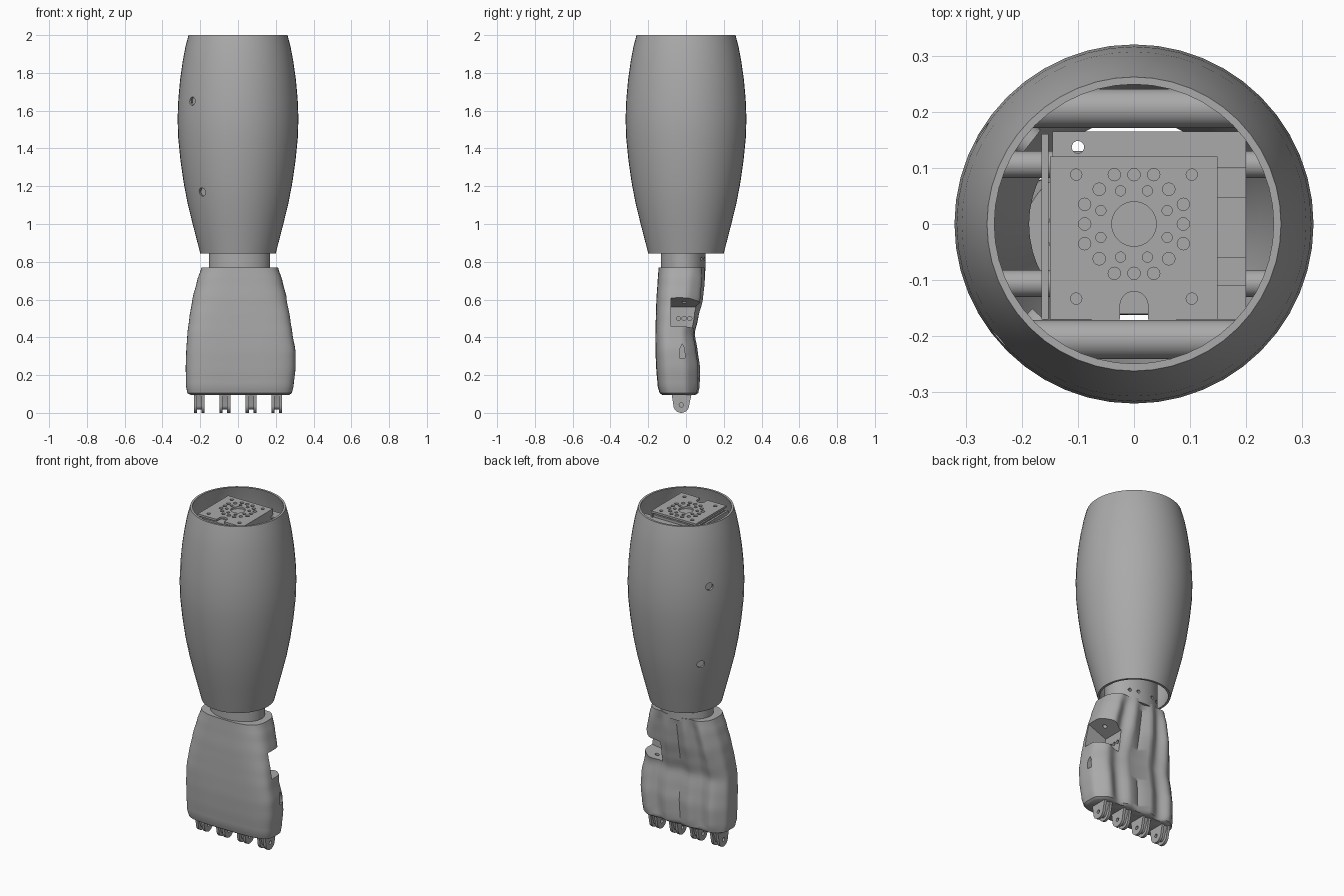
import bpy, bmesh, math
from mathutils import Vector, Matrix

if "Cube" in bpy.data.objects:
    bpy.data.objects.remove(bpy.data.objects["Cube"])

grey = bpy.data.materials.new("plain_grey")
grey.use_nodes = True
grey.diffuse_color = (0.4, 0.4, 0.4, 1)
grey.node_tree.nodes["Principled BSDF"].inputs["Base Color"].default_value = (0.4, 0.4, 0.4, 1)


def make(name, bm, smooth=True, angle=35):
    bmesh.ops.recalc_face_normals(bm, faces=bm.faces)
    me = bpy.data.meshes.new(name)
    bm.to_mesh(me)
    bm.free()
    ob = bpy.data.objects.new(name, me)
    bpy.context.collection.objects.link(ob)
    me.materials.append(grey)
    if smooth:
        shade(ob, angle)
    return ob


def shade(ob, angle=35):
    bpy.ops.object.select_all(action='DESELECT')
    ob.select_set(True)
    bpy.context.view_layer.objects.active = ob
    bpy.ops.object.shade_smooth_by_angle(angle=math.radians(angle))


def add_rod(bm, centre, axis, r, length, seg=24):
    rot = Vector(axis).to_track_quat('Z', 'Y').to_matrix().to_4x4()
    bmesh.ops.create_cone(bm, cap_ends=True, segments=seg, radius1=r, radius2=r,
                          depth=length, matrix=Matrix.Translation(centre) @ rot)


def add_box(bm, lo, hi):
    lo, hi = Vector(lo), Vector(hi)
    bmesh.ops.create_cube(bm, size=1, matrix=Matrix.Translation((lo + hi) / 2)
                          @ Matrix.Diagonal((*(hi - lo), 1)))


def add_prism(bm, points, axis, lo, hi):
    place = (lambda u, v, d: (d, u, v)) if axis == 'x' else (lambda u, v, d: (u, d, v))
    rings = [[bm.verts.new(place(u, v, d)) for u, v in points] for d in (lo, hi)]
    loft(bm, rings)


def loft(bm, rings):
    n = len(rings[0])
    for a, b in zip(rings, rings[1:]):
        for i in range(n):
            bm.faces.new((a[i], a[(i + 1) % n], b[(i + 1) % n], b[i]))
    bm.faces.new(rings[0][::-1])
    bm.faces.new(rings[-1])


def cut(target, bm, angle=35):
    tool = make("cutter", bm, smooth=False)
    tool.hide_render = True
    mod = target.modifiers.new("cut", 'BOOLEAN')
    mod.object, mod.operation, mod.solver, mod.use_self = tool, 'DIFFERENCE', 'EXACT', True
    bpy.context.view_layer.objects.active = target
    bpy.ops.object.modifier_apply(modifier=mod.name)
    bpy.data.objects.remove(tool)
    shade(target, angle)


def rod(name, *args):
    bm = bmesh.new()
    add_rod(bm, *args)
    return make(name, bm)


def box(name, lo, hi):
    bm = bmesh.new()
    add_box(bm, lo, hi)
    return make(name, bm, smooth=False)


# Forearm shell: thin revolved wall, open at both ends
outer = [(.20, .845), (.24, 1.0), (.267, 1.11), (.288, 1.22), (.305, 1.34), (.317, 1.46),
         (.32, 1.56), (.316, 1.66), (.307, 1.76), (.293, 1.86), (.278, 1.94), (.262, 2.0)]
wall = outer + [(r - .013, z) for r, z in reversed(outer)]
bm = bmesh.new()
SEG = 48
rings = []
for i in range(SEG):
    a = 2 * math.pi * i / SEG
    rings.append([bm.verts.new((r * math.cos(a), r * math.sin(a), z)) for r, z in wall])
for i in range(SEG):
    a, b = rings[i], rings[(i + 1) % SEG]
    for j in range(len(wall)):
        k = (j + 1) % len(wall)
        bm.faces.new((a[j], a[k], b[k], b[j]))
shell = make("forearm_shell", bm)

# Screw holes in the shell, with recessed screws behind them
bm = bmesh.new()
for deg, z, r in ((50, 1.65, .316), (43, 1.17, .279), (121, 1.65, .316), (128, 1.17, .279)):
    d = Vector((-math.sin(math.radians(deg)), -math.cos(math.radians(deg)), 0))
    add_rod(bm, d * r + Vector((0, 0, z)), d, .022, .08)
    rod("shell_screw", d * (r - .035) + Vector((0, 0, z)), d, .03, .02)
cut(shell, bm)

# Wrist: elliptical collar with small screw holes
bm = bmesh.new()
add_rod(bm, (0, 0, .85), (0, 0, 1), 1, .2, 48)
bmesh.ops.scale(bm, verts=bm.verts, vec=(.162, .118, 1))
bmesh.ops.translate(bm, verts=bm.verts, vec=(.008, -.015, 0))
wrist = make("wrist", bm)
bm = bmesh.new()
for x in (-.1, -.05, .05, .1):
    add_rod(bm, (x, .09, .815), (x * 2, 1, 0), .01, .08, 12)
cut(wrist, bm)

# Hand: lofted sections (z, x min, x max, y min, y max, squareness, groove depth)
sections = [(.095, -.25, .27, -.125, .05, 3.5, .01), (.105, -.268, .285, -.14, .065, 4, .02),
            (.14, -.275, .294, -.15, .073, 4, .03), (.24, -.277, .305, -.158, .075, 4, .03),
            (.33, -.274, .304, -.162, .062, 4, .024), (.42, -.268, .288, -.162, .046, 4, .02),
            (.50, -.258, .277, -.16, .066, 3.8, .024), (.60, -.242, .26, -.157, .09, 3.4, .03),
            (.70, -.217, .235, -.15, .10, 3.2, .025), (.77, -.193, .212, -.145, .10, 3, .01)]


def section_at(z):
    i = max(k for k in range(len(sections) - 1) if sections[k][0] <= z + 1e-6)
    a, b = sections[i], sections[i + 1]
    t = (z - a[0]) / (b[0] - a[0])
    t = t * t * (3 - 2 * t) * .4 + t * .6
    return [p + (q - p) * t for p, q in zip(a, b)]


def signed_power(v, e):
    return math.copysign(abs(v) ** e, v)


bm = bmesh.new()
rings = []
heights = [.095, .1, .105, .12] + [.14 + .63 * i / 30 for i in range(31)]
N = 120
for z in heights:
    _, x0, x1, y0, y1, n, g = section_at(z)
    cx, cy, ax, ay = (x0 + x1) / 2, (y0 + y1) / 2, (x1 - x0) / 2, (y1 - y0) / 2
    ring = []
    for i in range(N):
        a = 2 * math.pi * i / N
        u, v = signed_power(math.cos(a), 2 / n), signed_power(math.sin(a), 2 / n)
        # Grooves run between the four fingers on the rear face
        if v > 0:
            v -= g / ay * v * (.5 - .5 * math.cos(2 * math.pi * (u * 2 - .5)))
        ring.append(bm.verts.new((cx + ax * u, cy + ay * v, z)))
    rings.append(ring)
loft(bm, rings)
hand = make("hand", bm, angle=40)

# Thumb socket: wedge notch in the rear corner
bm = bmesh.new()
add_prism(bm, [(.135, .435), (.135, .56), (.42, .675), (.42, .48)], 'y', -.08, .3)
cut(hand, bm, 40)
bm = bmesh.new()
for y in (-.04, -.01, .02):
    add_rod(bm, (.13, y, .5), (1, 0, 0), .011, .06, 16)
add_rod(bm, (.2, -.01, .45), (0, 0, 1), .012, .09, 16)
add_rod(bm, (.2, -.01, .6), (0, 0, 1), .012, .09, 16)
add_prism(bm, [(-.035, .29), (-.005, .29), (-.008, .34), (-.02, .365), (-.032, .34)], 'x', .27, .4)
cut(hand, bm, 40)

# Finger knuckles: paired lugs around a thinner tongue
def lug_profile(r):
    arc = [(-.025 + r * math.cos(a), .042 + r * math.sin(a))
           for a in (math.pi + math.pi * i / 12 for i in range(13))]
    return [(-.08, .125)] + arc + [(.035, .125)]


for x in (-.206, -.069, .069, .206):
    for side in (-1, 1):
        bm = bmesh.new()
        c = x + side * .02
        add_prism(bm, lug_profile(.042), 'x', c - .008, c + .008)
        lug = make("knuckle_lug", bm)
        bm = bmesh.new()
        add_rod(bm, (c, -.025, .042), (1, 0, 0), .011, .1, 16)
        cut(lug, bm)
    bm = bmesh.new()
    add_prism(bm, lug_profile(.024), 'x', x - .012, x + .012)
    make("knuckle_tongue", bm)

# Mounting plate with bolt circle, corner holes and cable slot
plate = box("mounting_plate", (-.15, -.17, 1.968), (.147, .12, 1.98))
spots = [(0, 0, .04)]
for sx in (-1, 1):
    spots += [(0, sx * .088, .011), (sx * .088, 0, .011)]
    spots += [(sx * .103, .088, .01), (sx * .103, -.133, .01)]
    for sy in (-1, 1):
        spots += [(sx * u, sy * v, r) for u, v, r in (
            (.035, .088, .011), (.062, .062, .011), (.088, .035, .011),
            (.024, .059, .009), (.059, .024, .009))]
bm = bmesh.new()
for x, y, r in spots:
    add_rod(bm, (x, y, 1.975), (0, 0, 1), r, .06, 20)
add_rod(bm, (0, -.145, 1.975), (0, 0, 1), .025, .06, 24)
add_box(bm, (-.025, -.2, 1.945), (.025, -.145, 2.005))
cut(plate, bm)
rod("output_horn", (0, 0, 1.962), (0, 0, 1), .11, .01, 32)

# Rear shelf with its through hole
shelf = box("rear_shelf", (-.145, .1, 1.93), (.2, .165, 1.942))
bm = bmesh.new()
add_rod(bm, (-.1, .137, 1.935), (0, 0, 1), .011, .06, 20)
cut(shelf, bm)

# Drive housing and side brackets
box("drive_housing", (-.145, -.16, 1.6), (.14, .112, 1.957))
box("left_bracket", (-.165, -.17, 1.6), (-.152, .16, 1.955))
box("right_bracket", (.14, -.17, 1.6), (.149, .12, 1.98))
for y0, y1, top in ((.1, .165, 1.92), (-.06, .048, 1.92), (-.17, -.11, 1.92), (-.17, .165, 1.7)):
    box("right_block", (.149, y0, 1.6), (.2, y1, top))

# Cross tubes and rods that carry the drive
for s in (-1, 1):
    rod("cross_tube", (0, s * .206, 1.66), (1, 0, 0), .035, .36, 32)
    rod("cross_rod", (0, s * .106, 1.62), (1, 0, 0), .024, .54, 24)
rod("centre_column", (0, -.015, 1.26), (0, 0, 1), .09, .7, 32)
